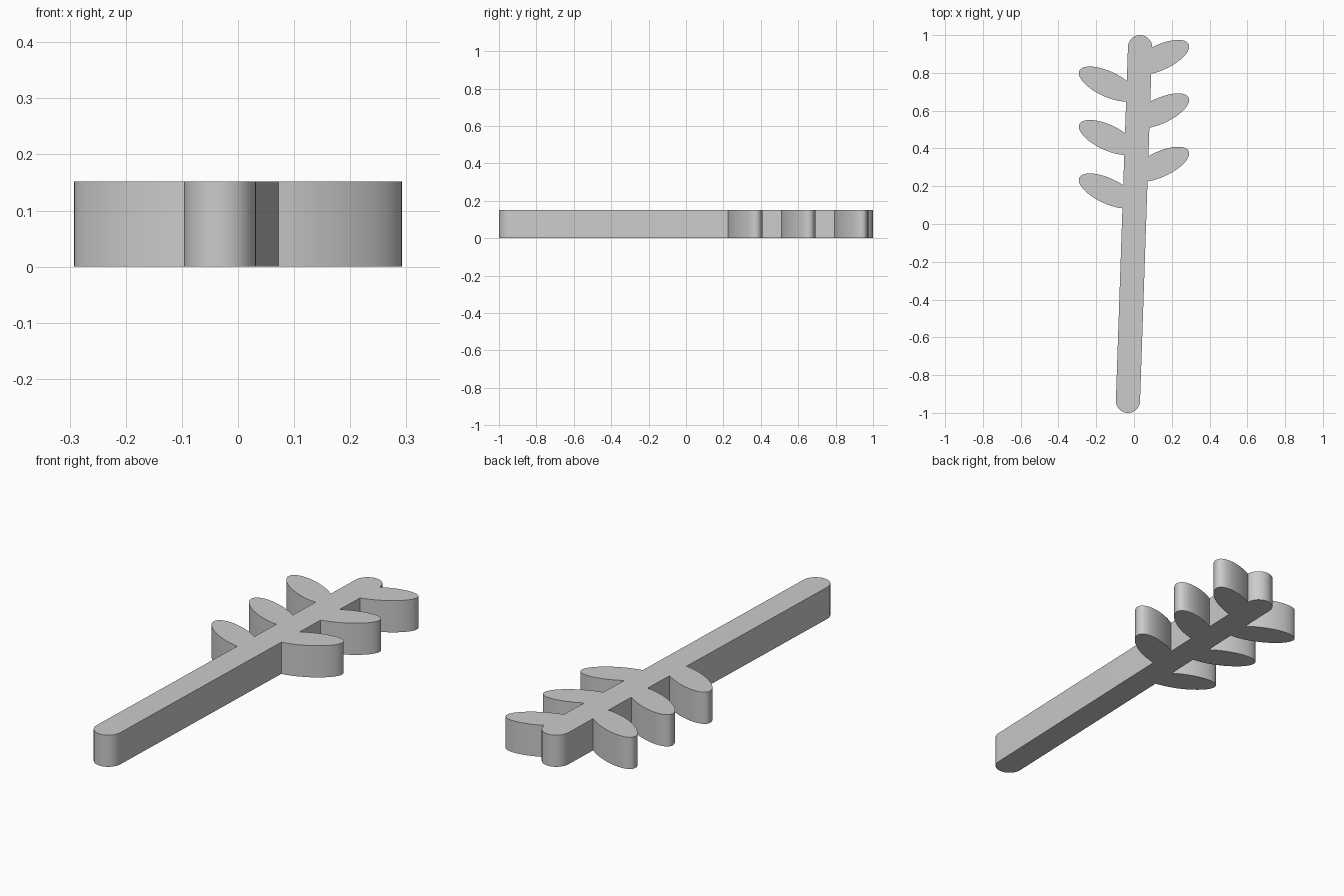
import bpy, bmesh
from math import pi, cos, sin, radians, atan2

cube = bpy.data.objects.get("Cube")
if cube:
    bpy.data.objects.remove(cube, do_unlink=True)

THICK = 0.152

grey = bpy.data.materials.new("light grey")
grey.use_nodes = True
colour = (0.6, 0.6, 0.6, 1)
grey.diffuse_color = colour
grey.node_tree.nodes["Principled BSDF"].inputs["Base Color"].default_value = colour


def extrude_outline(name, points):
    """Flat outline pulled straight up to the shared thickness."""
    bm = bmesh.new()
    face = bm.faces.new([bm.verts.new((x, y, 0)) for x, y in points])
    top = bmesh.ops.extrude_face_region(bm, geom=[face])["geom"]
    bmesh.ops.translate(bm, vec=(0, 0, THICK),
                        verts=[v for v in top if isinstance(v, bmesh.types.BMVert)])
    bmesh.ops.recalc_face_normals(bm, faces=bm.faces)
    mesh = bpy.data.meshes.new(name)
    bm.to_mesh(mesh)
    bm.free()
    mesh.materials.append(grey)
    obj = bpy.data.objects.new(name, mesh)
    bpy.context.collection.objects.link(obj)
    return obj


def capsule(end_x, end_y, radius, steps=24):
    """Rounded bar between a point and its opposite through the origin."""
    aim = atan2(end_y, end_x)
    points = []
    for side in (1, -1):
        start = aim - side * pi / 2 if side == 1 else aim + pi / 2
        for i in range(steps + 1):
            a = start + pi * i / steps
            points.append((side * end_x + radius * cos(a),
                           side * end_y + radius * sin(a)))
    return points


def ellipse(cx, cy, long, short, tilt, steps=64):
    points = []
    for i in range(steps):
        a = 2 * pi * i / steps
        u, v = long * cos(a), short * sin(a)
        points.append((cx + u * cos(tilt) - v * sin(tilt),
                       cy + u * sin(tilt) + v * cos(tilt)))
    return points


# Slightly leaning stem with round ends
sprig = extrude_outline("leafy_sprig", capsule(0.032, 0.936, 0.064))

# Three alternating pairs of tilted leaves, fused into the stem
for side, first_y in ((1, 0.316), (-1, 0.175)):
    for row in range(3):
        leaf = extrude_outline("leaf", ellipse(side * 0.139, first_y + row * 0.283,
                                               0.166, 0.067, side * radians(25)))
        fuse = sprig.modifiers.new("fuse leaf", "BOOLEAN")
        fuse.operation = "UNION"
        fuse.solver = "EXACT"
        fuse.object = leaf
        bpy.context.view_layer.objects.active = sprig
        bpy.ops.object.modifier_apply(modifier=fuse.name)
        bpy.data.objects.remove(leaf, do_unlink=True)

# Smooth walls, crisp rims
bpy.ops.object.select_all(action="DESELECT")
sprig.select_set(True)
bpy.context.view_layer.objects.active = sprig
bpy.ops.object.shade_smooth_by_angle(angle=radians(30))
